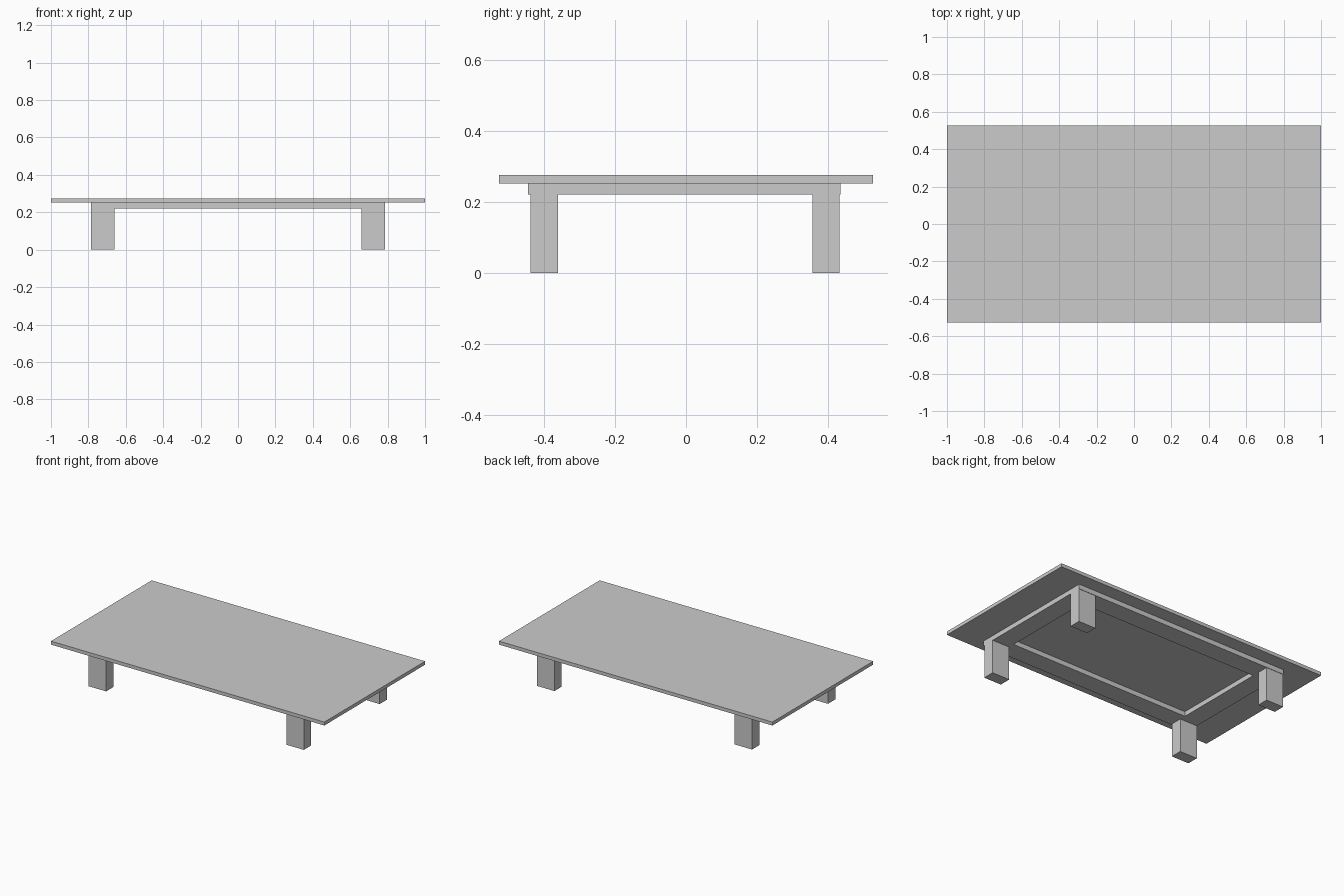
import bpy, bmesh

if "Cube" in bpy.data.objects:
    bpy.data.objects.remove(bpy.data.objects["Cube"])


def finish(bm, name):
    bmesh.ops.recalc_face_normals(bm, faces=bm.faces)
    mesh = bpy.data.meshes.new(name)
    bm.to_mesh(mesh)
    bm.free()
    obj = bpy.data.objects.new(name, mesh)
    bpy.context.collection.objects.link(obj)
    return obj


def box(name, x0, x1, y0, y1, z0, z1):
    bm = bmesh.new()
    bmesh.ops.create_cube(bm, size=1)
    bmesh.ops.scale(bm, vec=(x1 - x0, y1 - y0, z1 - z0), verts=bm.verts)
    bmesh.ops.translate(bm, vec=((x0 + x1) / 2, (y0 + y1) / 2, (z0 + z1) / 2), verts=bm.verts)
    return finish(bm, name)


def frame(name, x0, x1, y0, y1, z0, z1, width):
    # Rectangular ring: outer and inner loops bridged flat, then extruded up
    bm = bmesh.new()

    def loop(inset):
        a, b, c, d = x0 + inset, x1 - inset, y0 + inset, y1 - inset
        return [bm.verts.new((x, y, z0)) for x, y in ((a, c), (b, c), (b, d), (a, d))]

    outer, inner = loop(0), loop(width)
    for i in range(4):
        j = (i + 1) % 4
        bm.faces.new((outer[i], outer[j], inner[j], inner[i]))
    result = bmesh.ops.extrude_face_region(bm, geom=bm.faces[:], use_keep_orig=True)
    top = [g for g in result["geom"] if isinstance(g, bmesh.types.BMVert)]
    bmesh.ops.translate(bm, vec=(0, 0, z1 - z0), verts=top)
    return finish(bm, name)


TOP_Z, TOP_UNDER, FRAME_UNDER = 0.275, 0.252, 0.221
LEFT, RIGHT = -0.786, 0.787
LEG_WIDTH = 0.127

# Table top slab
box("table_top", -1, 1, -0.526, 0.526, TOP_UNDER, TOP_Z)

# Support frame under the top
frame("support_frame", LEFT, RIGHT, -0.445, 0.435, FRAME_UNDER, TOP_UNDER, LEG_WIDTH)

# Four legs, flush with the frame ends
for side, x in (("left", LEFT), ("right", RIGHT - LEG_WIDTH)):
    for end, y0, y1 in (("front", -0.437, -0.36), ("back", 0.356, 0.432)):
        box(f"{end}_{side}_leg", x, x + LEG_WIDTH, y0, y1, 0, FRAME_UNDER)
